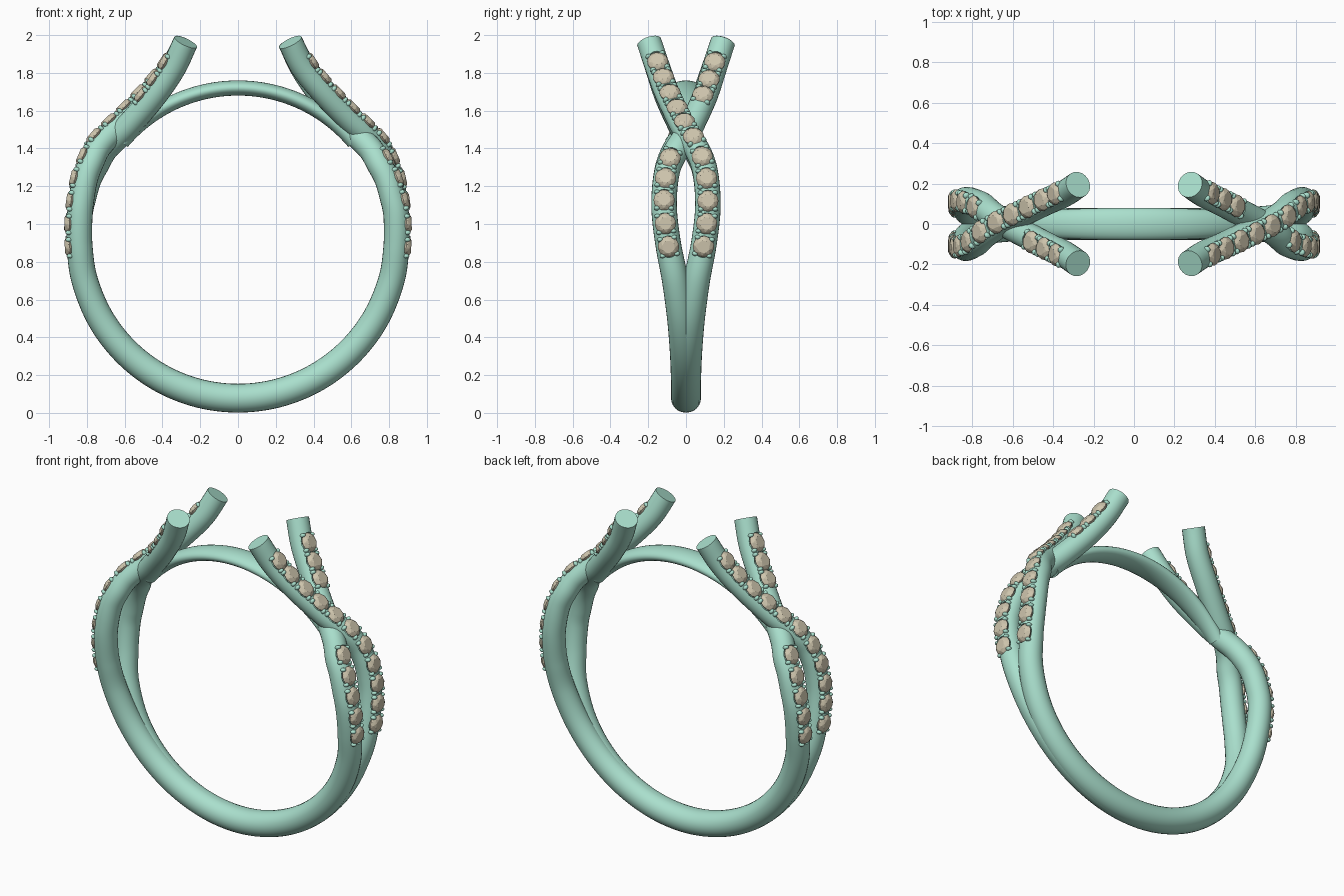
import bpy, bmesh
from math import sin, cos, pi, radians
from mathutils import Vector, Matrix

if "Cube" in bpy.data.objects:
    bpy.data.objects.remove(bpy.data.objects["Cube"])

CEN = Vector((0, 0, 0.918))      # centre of the finger hole
ROT = Matrix.Rotation(pi, 4, 'Z')


def material(name, col):
    m = bpy.data.materials.new(name)
    m.diffuse_color = (*col, 1)
    m.use_nodes = True
    m.node_tree.nodes["Principled BSDF"].inputs["Base Color"].default_value = m.diffuse_color
    return m


METAL = material("green_metal", (0.40, 0.74, 0.61))
STONE = material("tan_stone", (0.62, 0.56, 0.42))


def make(name, bm, mat, smooth=None):
    bmesh.ops.recalc_face_normals(bm, faces=bm.faces)
    me = bpy.data.meshes.new(name)
    bm.to_mesh(me)
    bm.free()
    ob = bpy.data.objects.new(name, me)
    bpy.context.collection.objects.link(ob)
    me.materials.append(mat)
    if smooth:
        shade(ob, smooth)
    return ob


def shade(ob, deg):
    bpy.ops.object.select_all(action='DESELECT')
    ob.select_set(True)
    bpy.context.view_layer.objects.active = ob
    bpy.ops.object.shade_smooth_by_angle(angle=radians(deg))


def spline(pts, n=10):
    """Catmull-Rom curve through the points."""
    p = [pts[0] * 2 - pts[1]] + pts + [pts[-1] * 2 - pts[-2]]
    out = []
    for i in range(1, len(p) - 2):
        a, b, c, d = p[i - 1:i + 3]
        for k in range(n):
            t = k / n
            out.append(0.5 * (2 * b + (c - a) * t + (2 * a - 5 * b + 4 * c - d) * t * t
                              + (3 * b - a - 3 * c + d) * t ** 3))
    return out + [pts[-1]]


def frame(path, i):
    """Tangent, side and outward normal at a path point."""
    t = (path[min(i + 1, len(path) - 1)] - path[max(i - 1, 0)]).normalized()
    n = Vector((t.z, 0, -t.x)).normalized()
    return t, n.cross(t), n


def sweep(bm, path, size, sides=24):
    """Elliptical tube; size(i) gives the side and outward half widths."""
    rings = []
    for i, p in enumerate(path):
        t, b, n = frame(path, i)
        w, h = size(i)
        rings.append([bm.verts.new(p + b * w * cos(2 * pi * k / sides) + n * h * sin(2 * pi * k / sides))
                      for k in range(sides)])
    for r, s in zip(rings, rings[1:]):
        for k in range(sides):
            j = (k + 1) % sides
            bm.faces.new((r[k], r[j], s[j], s[k]))
    bm.faces.new(rings[0][::-1])
    bm.faces.new(rings[-1])


def hull(bm, mat, rings):
    """Convex solid from rings of (radius, height, sides, turn)."""
    vs = [bm.verts.new(mat @ Vector((r * cos(2 * pi * (k + turn) / n), r * sin(2 * pi * (k + turn) / n), h)))
          for r, h, n, turn in rings for k in range(n)]
    bmesh.ops.convex_hull(bm, input=vs)


# Half-strand centreline on the right side, bottom to tip
low = [(0.84 * sin(radians(a)), y, 0.918 - 0.84 * cos(radians(a)))
       for a, y in ((0, .003), (15, .003), (30, .005), (45, .012), (60, .028), (75, .057))]
up = [(.838, .092, .88), (.838, .113, 1.04), (.826, .115, 1.15), (.806, .106, 1.25), (.775, .088, 1.33),
      (.735, .05, 1.41), (.66, 0, 1.49), (.58, -.04, 1.565), (.45, -.103, 1.70), (.345, -.15, 1.83),
      (.277, -.195, 1.963)]
dips = [0, 0, .01, .02, .03, .035, .035, .03, .02, .006, 0]   # the lower strand ducks inward
over = [Vector(p) for p in low + up]
under = [Vector((x, -y, z)) for x, y, z in low]
for (x, y, z), d in zip(up, dips):
    v = Vector((x, 0, z))
    v -= (v - CEN).normalized() * d
    under.append(Vector((v.x, -y, v.z)))

# Stone positions, evenly spaced along each half strand
seats = []
for pts, skip in ((over, ()), (under, (5, 6, 7))):
    path = spline(pts, 40)
    i0 = next(i for i, p in enumerate(path) if p.z > .88)
    i1 = next(i for i, p in enumerate(path) if p.z > 1.83)
    dist = [0]
    for i in range(i0, i1):
        dist.append(dist[-1] + (path[i + 1] - path[i]).length)
    for k in range(11):
        if k in skip:
            continue
        j = min(range(len(dist)), key=lambda q: abs(dist[q] - dist[-1] * k / 10)) + i0
        t, b, n = frame(path, j)
        m = Matrix((t, b, n)).transposed().to_4x4()
        m.translation = path[j]
        seats += [m, ROT @ m]

# Stones, claws and seat cutters
stones, claws, cuts = bmesh.new(), bmesh.new(), bmesh.new()
for m in seats:
    hull(stones, m, ((.034, .079, 8, .5), (.047, .071, 8, 0), (.056, .058, 16, 0),
                     (.056, .053, 16, 0), (.028, .026, 8, 0), (.001, .012, 3, 0)))
    hull(cuts, m, ((.057, .12, 24, 0), (.057, .048, 24, 0), (.02, .012, 24, 0)))
    for s in (-1, 1):
        for u in (-1, 1):
            bmesh.ops.create_icosphere(claws, subdivisions=2, radius=.0125, matrix=m
                                       @ Matrix.Translation((s * .044, u * .038, .054))
                                       @ Matrix.Diagonal((1, 1.3, 1.5, 1)))
make("stones", stones, STONE)
make("claws", claws, METAL, 60)
cutter = make("seat_cutter", cuts, METAL)
cutter.hide_render = True

# Two strands, each the half turn of the other, with stone seats cut in
half = [ROT @ p for p in reversed(under)]
path = spline(half[:-1] + over, 10)
for name, turn in (("back_strand", Matrix()), ("front_strand", ROT)):
    bm = bmesh.new()

    def size(i):
        z = path[i].z
        r = .077 - .009 * min(1, z / .9) - .002 * max(0, z - .9)
        return r, r
    sweep(bm, path, size)
    bm.transform(turn)
    ob = make(name, bm, METAL)
    mod = ob.modifiers.new("seats", 'BOOLEAN')
    mod.operation, mod.solver, mod.object = 'DIFFERENCE', 'EXACT', cutter
    mod.use_self = True
    bpy.context.view_layer.objects.active = ob
    bpy.ops.object.modifier_apply(modifier=mod.name)
    shade(ob, 35)
bpy.data.objects.remove(cutter)

# Slim bridge closing the finger hole at the top
N = 48
arc = [CEN + Vector((.802 * sin(a), 0, .802 * cos(a)))
       for a in (radians(50 - 100 * i / N) for i in range(N + 1))]
bm = bmesh.new()
sweep(bm, arc, lambda i: (.08 - .03 * abs(2 * i / N - 1) ** 2, .04))
make("top_bridge", bm, METAL, 40)
